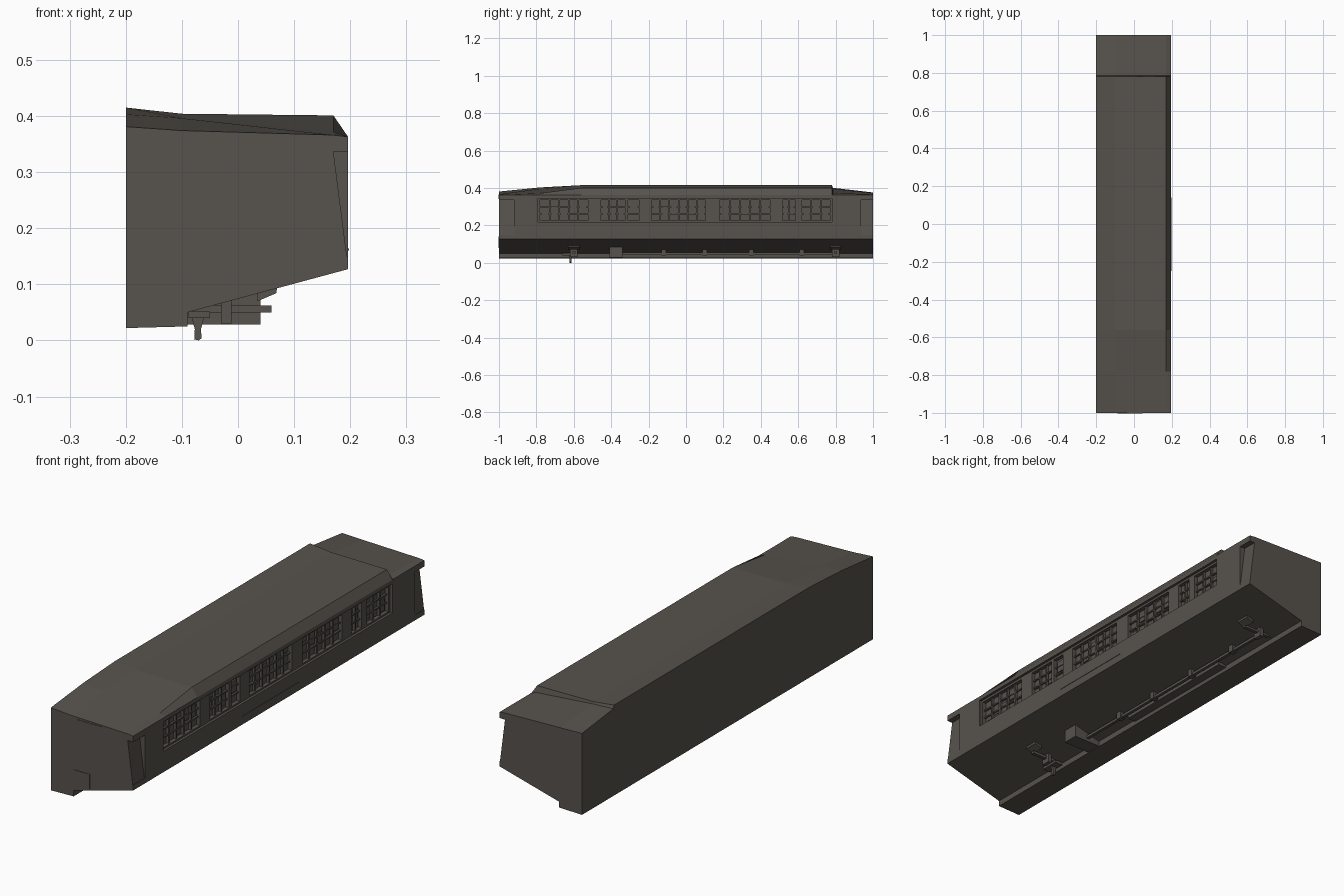
import bpy, bmesh, random

if "Cube" in bpy.data.objects:
    bpy.data.objects.remove(bpy.data.objects["Cube"])
random.seed(4)

grey = bpy.data.materials.new("warm_dark_grey")
grey.diffuse_color = (0.095, 0.085, 0.073, 1)
grey.use_nodes = True
grey.node_tree.nodes["Principled BSDF"].inputs["Base Color"].default_value = grey.diffuse_color


def make(name, bm):
    bmesh.ops.recalc_face_normals(bm, faces=bm.faces)
    me = bpy.data.meshes.new(name)
    bm.to_mesh(me)
    bm.free()
    ob = bpy.data.objects.new(name, me)
    bpy.context.collection.objects.link(ob)
    me.materials.append(grey)
    return ob


def loft(name, sections):
    """Skin rings of (x, y, z) points and cap both ends."""
    bm = bmesh.new()
    rings = [[bm.verts.new(p) for p in s] for s in sections]
    n = len(rings[0])
    for a, b in zip(rings, rings[1:]):
        for i in range(n):
            j = (i + 1) % n
            bm.faces.new((a[i], a[j], b[j], b[i]))
    bm.faces.new(rings[0])
    bm.faces.new(rings[-1])
    return make(name, bm)


def prism(name, profile, y0, y1):
    return loft(name, [[(x, y, z) for x, z in profile] for y in (y0, y1)])


def box(name, x0, x1, y0, y1, z0, z1):
    return prism(name, [(x0, z0), (x1, z0), (x1, z1), (x0, z1)], y0, y1)


def cut(ob, cutter):
    m = ob.modifiers.new("cut", 'BOOLEAN')
    m.operation = 'DIFFERENCE'
    m.solver = 'EXACT'
    m.object = cutter
    cutter.hide_render = True
    cutter.hide_viewport = True


# Carriage body: sections along y as (y, ridge z, middle z, shoulder z)
rows = [(-1, .381, .374, .366), (-.78, .403, .396, .372), (-.56, .415, .404, .401),
        (.78, .415, .404, .401), (.785, .401, .396, .373), (1, .376, .373, .366)]
body = loft("carriage_body", [
    [(-.2, y, .022), (-.09, y, .025), (-.09, y, .05), (.196, y, .127),
     (.196, y, .363), (.17, y, s), (-.1, y, m), (-.2, y, r)] for y, r, m, s in rows])

# Slanted door recesses at both ends
wedge = [(.194, .15), (.22, .15), (.22, .337), (.17, .337)]
for y0, y1 in ((-1.02, -.92), (.935, 1.02)):
    cut(body, prism("door_recess_cutter", wedge, y0, y1))

# Long window band, then a deeper pocket for each window
cut(body, box("window_band_cutter", .185, .22, -.79, .78, .218, .345))
windows = [(-.78, -.525, 5), (-.455, -.325, 3), (-.31, -.25, 1), (-.185, .105, 6),
           (.18, .45, 5), (.515, .585, 2), (.62, .77, 3)]
for y0, y1, n in windows:
    cut(body, box("window_cutter", .168, .2, y0, y1, .225, .335))
    w = (y1 - y0) / n
    # Glazing bars and uneven panes
    for i in range(1, n):
        y = y0 + i * w
        box("window_mullion", .166, .179, y - .004, y + .004, .224, .336)
    for z in (.262, .298):
        box("window_rail", .166, .177, y0, y1, z - .003, z + .003)
    for i in range(n):
        z = random.uniform(.23, .28)
        box("window_pane", .166, random.uniform(.17, .175),
            y0 + i * w + .01, y0 + (i + 1) * w - .01, z, z + .05)

# Side rail moulding and thin end panels
box("side_moulding", .19, .198, -.25, .14, .160, .164)
box("end_header_panel", -.075, .045, -1.002, -.99, .34, .364)
box("end_door_panel", -.088, -.012, -1.002, -.99, .078, .142)

# Underframe: equipment box, long pipe, brackets and coupling hook
box("equipment_box", -.1, .04, -.41, -.34, .028, .09)
box("underframe_pipe", -.035, -.022, -.34, .78, .042, .054)
box("underframe_beam", -.09, -.05, -.1, .5, .042, .056)
for y in (-.12, .1, .35, .62):
    box("pipe_hanger", -.04, -.015, y - .012, y + .012, .038, .075)
for y in (-.6, .8):
    box("bracket_arm", -.085, .06, y - .008, y + .008, .05, .062 if y < 0 else .06)
    prism("bracket_foot", [(.035, .07), (.068, .084), (.07, .095), (.035, .09)],
          y - .03, y + .03)
    box("bracket_post", -.03, -.012, y - .02, y + .02, .03, .075)
prism("coupling_hook", [(-.078, .002), (-.07, 0), (-.065, .004), (-.066, .02),
                        (-.058, .05), (-.085, .05), (-.077, .02)], -.623, -.612)
box("hook_mount", -.088, -.05, -.66, -.58, .04, .052)
